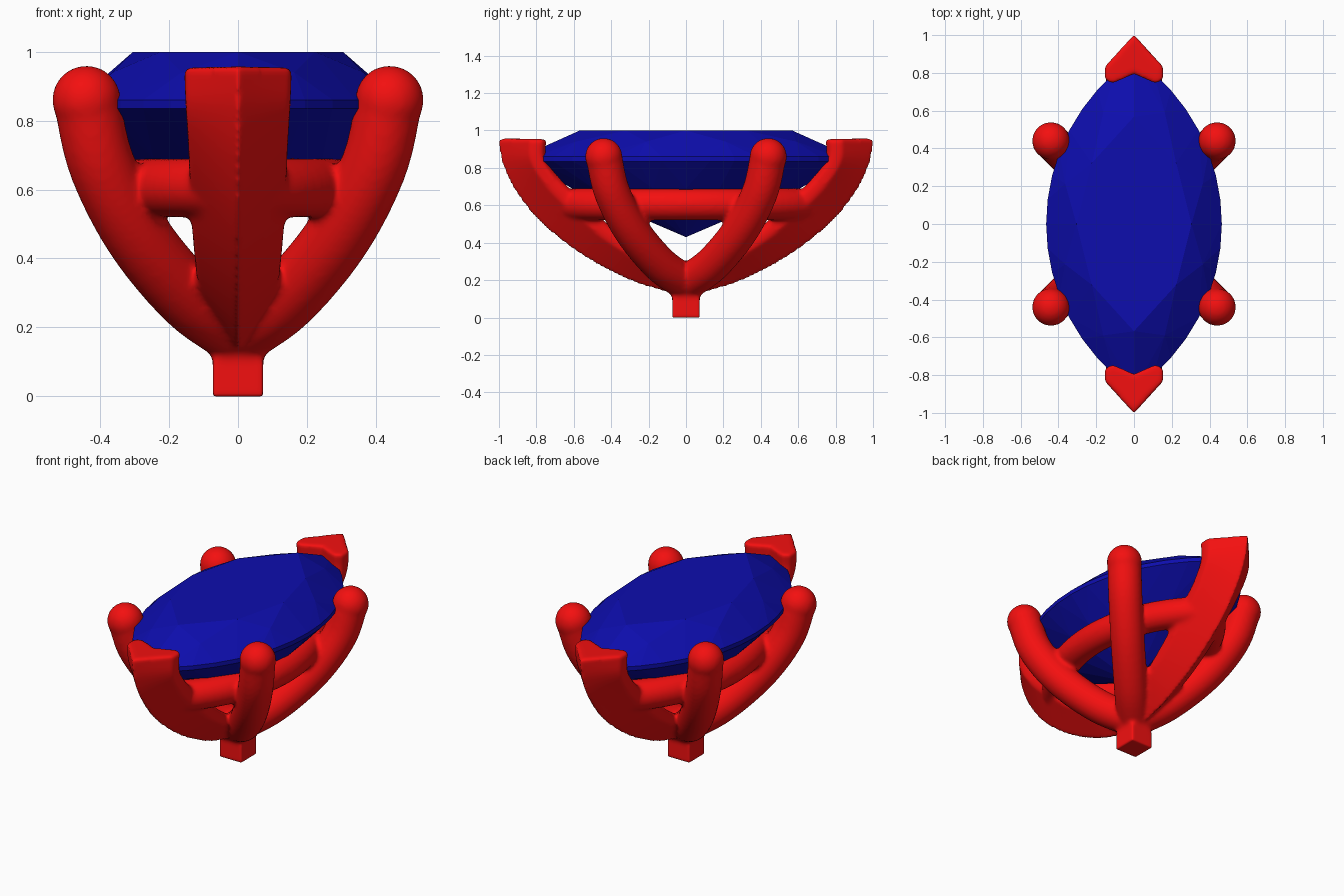
import bpy, bmesh, math
from mathutils import Vector

if "Cube" in bpy.data.objects:
    bpy.data.objects.remove(bpy.data.objects["Cube"])


def material(name, rgb):
    m = bpy.data.materials.new(name)
    m.diffuse_color = (*rgb, 1)
    m.use_nodes = True
    m.node_tree.nodes["Principled BSDF"].inputs["Base Color"].default_value = m.diffuse_color
    return m


def finish(bm, name, mat):
    bmesh.ops.recalc_face_normals(bm, faces=bm.faces)
    me = bpy.data.meshes.new(name)
    bm.to_mesh(me)
    bm.free()
    ob = bpy.data.objects.new(name, me)
    bpy.context.collection.objects.link(ob)
    me.materials.append(mat)
    return ob


def smooth_path(pts, steps=6):
    """Catmull-Rom interpolation of points of any dimension."""
    p = [Vector(q) for q in pts]
    p = [2 * p[0] - p[1]] + p + [2 * p[-1] - p[-2]]
    out = []
    for i in range(1, len(p) - 2):
        a, b, c, d = p[i - 1:i + 3]
        for k in range(steps):
            t = k / steps
            out.append(0.5 * (2 * b + (c - a) * t + (2 * a - 5 * b + 4 * c - d) * t * t
                              + (3 * b - a - 3 * c + d) * t ** 3))
    return out + [p[-2]]


def loft(bm, rings, closed=False):
    vs = [[bm.verts.new(q) for q in r] for r in rings]
    n = len(vs[0])
    for i in range(len(vs) if closed else len(vs) - 1):
        a, b = vs[i], vs[(i + 1) % len(vs)]
        for j in range(n):
            bm.faces.new((a[j], a[(j + 1) % n], b[(j + 1) % n], b[j]))
    if not closed:
        bm.faces.new(vs[0])
        bm.faces.new(vs[-1])


def tube(bm, path, r, closed=False, sides=20):
    n, rings = len(path), []
    for i, p in enumerate(path):
        nxt = path[(i + 1) % n] if closed else path[min(i + 1, n - 1)]
        prv = path[i - 1] if closed else path[max(i - 1, 0)]
        t = (nxt - prv).normalized()
        u = t.cross(Vector((0, 0, 1))).normalized()
        v = t.cross(u)
        rings.append([p + r * (u * math.cos(a) + v * math.sin(a))
                      for a in (2 * math.pi * k / sides for k in range(sides))])
    loft(bm, rings, closed)


def marquise(w, l, n, z, shift=0.0):
    """Pointed oval made of two circular arcs; n points."""
    R = (l * l + w * w) / (2 * w)
    half = math.asin(l / R)
    pts = []
    for k in range(n):
        s = ((k + shift) / n * 2) % 2
        side = 1 if s < 1 else -1
        a = -half + 2 * half * (s % 1)
        pts.append(Vector((side * (R * math.cos(a) - R + w), side * R * math.sin(a), z)))
    return pts


red = material("red metal", (0.9, 0.005, 0.005))
blue = material("blue stone", (0.004, 0.004, 0.42))

# Faceted stone: table, crown, girdle, pavilion and point
W, L = 0.465, 0.88
bm = bmesh.new()
points = (marquise(W * .655, L * .645, 8, 1.0) + marquise(W * .84, L * .83, 8, .94, .5)
          + marquise(W, L, 32, .86) + marquise(W, L, 32, .835)
          + marquise(W * .72, L * .69, 16, .69) + [Vector((0, 0, .43))])
for p in points:
    bm.verts.new(p)
res = bmesh.ops.convex_hull(bm, input=bm.verts)
bmesh.ops.delete(bm, geom=[v for v in bm.verts if not v.link_faces], context='VERTS')
finish(bm, "stone", blue)

bm = bmesh.new()

# Four round prongs with domed tips
for sx in (-1, 1):
    for sy in (-1, 1):
        prof = [(0, .185), (.14, .285), (.29, .465), (.395, .67), (.44, .86)]
        path = smooth_path([(sx * s, sy * s, z) for s, z in prof])
        tube(bm, path, .097)
        dome = bmesh.ops.create_uvsphere(bm, u_segments=24, v_segments=16, radius=.1)
        bmesh.ops.translate(bm, verts=dome['verts'], vec=path[-1])

# V-shaped end prongs: outer y, outer z, inner y, inner z, half width
stations = [(-.04, .12, -.04, .27, .07), (.12, .14, .06, .29, .09), (.33, .21, .22, .36, .115),
            (.56, .335, .40, .49, .13), (.77, .50, .585, .66, .14),
            (.91, .67, .69, .765, .145), (.985, .83, .745, .85, .152),
            (1.005, .958, .742, .953, .156)]
for sy in (-1, 1):
    rings = []
    for oy, oz, iy, iz, w in smooth_path(stations):
        ring = []
        for x, t in ((0, 0), (1, .66), (1, .9), (.75, 1), (0, .8),
                     (-.75, 1), (-1, .9), (-1, .66)):
            ring.append(Vector((x * w, sy * (oy + (iy - oy) * t), oz + (iz - oz) * t)))
        rings.append(ring)
    loft(bm, rings)

# Gallery rail under the stone
tube(bm, marquise(.30, .66, 64, .605, .5), .086, closed=True)

# Base post
post = bmesh.ops.create_cube(bm, size=1)
bmesh.ops.scale(bm, verts=post['verts'], vec=(.146, .146, .24))
bmesh.ops.translate(bm, verts=post['verts'], vec=(0, 0, .119))

# Fuse the metal into one softly blended casting
setting = finish(bm, "prong_setting", red)
fuse = setting.modifiers.new("fuse", 'REMESH')
fuse.mode = 'VOXEL'
fuse.voxel_size = .012
fuse.use_smooth_shade = True
soft = setting.modifiers.new("soften", 'SMOOTH')
soft.factor = .5
soft.iterations = 6
